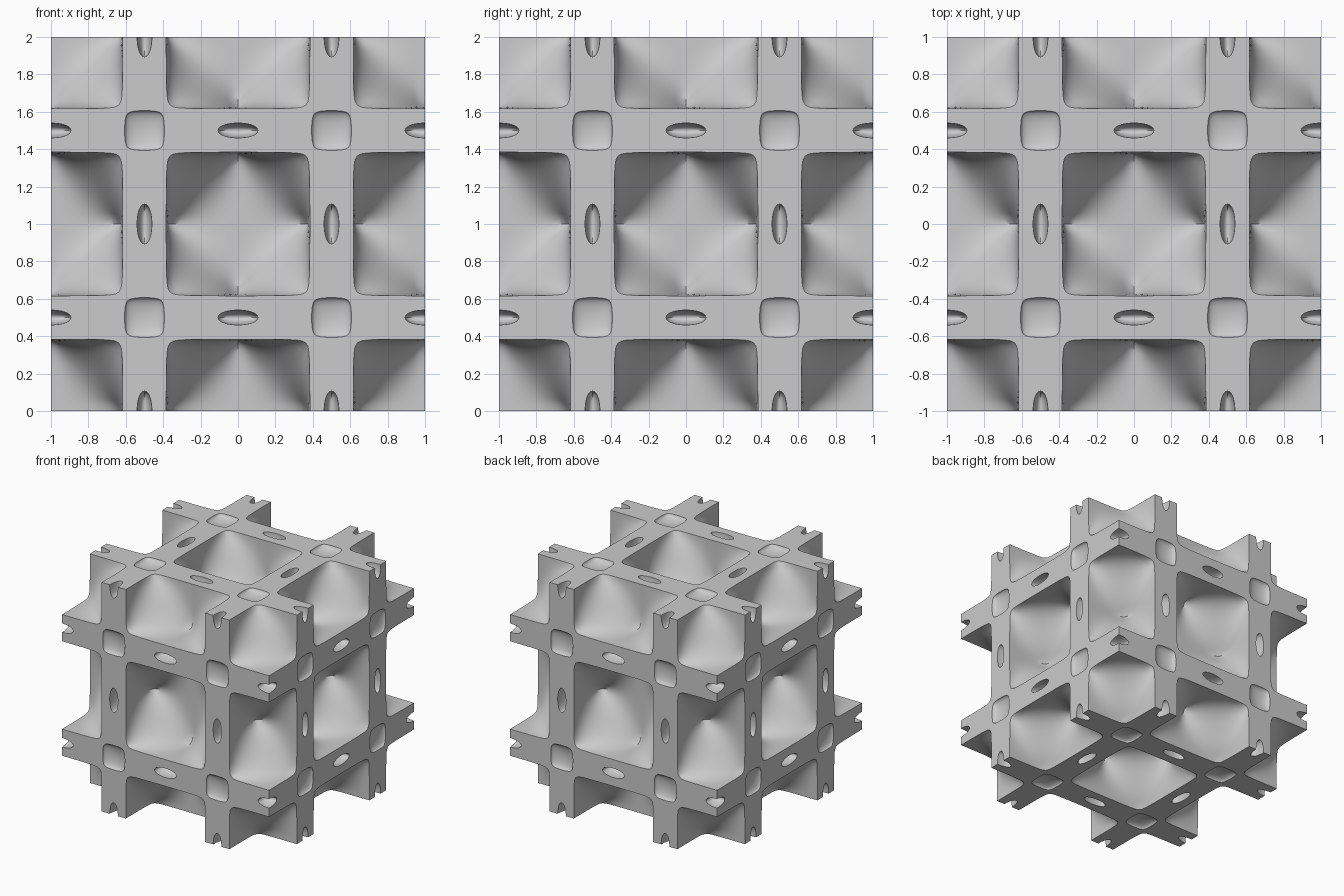
import bpy, bmesh, math
from itertools import product
from mathutils import Vector

LEVEL = 0.785      # half width of the solid band of the field
STEP = 0.01


def field(p):
    a, b, c = (math.cos(2 * math.pi * v) for v in p)
    return 3 * (a + b + c) + 4 * a * b * c


def reach(centre, ray, sign):
    """Distance along the ray from a void centre to its wall."""
    inside = lambda t: sign * field(centre + ray * t) > LEVEL
    far = STEP
    while inside(far):
        far += STEP
    near = far - STEP
    for _ in range(18):
        mid = (near + far) / 2
        near, far = (mid, far) if inside(mid) else (near, mid)
    return near


def void_shape(centre, sign, cuts, squash):
    """Closed shell of one void: a gridded cube pushed out to the wall."""
    bm = bmesh.new()
    bmesh.ops.create_cube(bm, size=2)
    bmesh.ops.subdivide_edges(bm, edges=bm.edges[:], cuts=cuts, use_grid_fill=True)
    for v in bm.verts:
        ray = Vector(x * s for x, s in zip(v.co, squash)).normalized()
        v.co = ray * reach(centre, ray, sign)
    bmesh.ops.recalc_face_normals(bm, faces=bm.faces[:])
    me = bpy.data.meshes.new("void")
    bm.to_mesh(me)
    bm.free()
    return me


def new_object(name, bm):
    me = bpy.data.meshes.new(name)
    bm.to_mesh(me)
    bm.free()
    ob = bpy.data.objects.new(name, me)
    bpy.context.collection.objects.link(ob)
    return ob


if "Cube" in bpy.data.objects:
    bpy.data.objects.remove(bpy.data.objects["Cube"])

grey = bpy.data.materials.new("light_grey")
grey.use_nodes = True
grey.diffuse_color = (0.6, 0.6, 0.6, 1)
grey.node_tree.nodes["Principled BSDF"].inputs["Base Color"].default_value = (0.6, 0.6, 0.6, 1)

# Voids of one unit cell: large chambers at corner and centre, flat pockets between
shapes = {}
for corner in product((0, 0.5), repeat=3):
    halves = sum(1 for v in corner if v)
    centre = Vector(corner)
    sign = 1 if field(centre) > 0 else -1
    if halves in (0, 3):
        shapes[corner] = void_shape(centre, sign, 23, (1, 1, 1))
    else:
        odd = 0.5 if halves == 1 else 0
        squash = [0.4 if v == odd else 1 for v in corner]
        shapes[corner] = void_shape(centre, sign, 9, squash)

# Repeat the voids through the whole block
bm = bmesh.new()
for corner, me in shapes.items():
    ranges = [(-0.5, 0.5) if v else (-1, 0, 1) for v in corner]
    for x, y, z in product(*ranges):
        start = len(bm.verts)
        bm.from_mesh(me)
        bm.verts.ensure_lookup_table()
        bmesh.ops.translate(bm, verts=bm.verts[start:], vec=(x, y, z + 1))
cutter = new_object("void_cutter", bm)
cutter.hide_render = True

# Solid block with the voids cut away
bm = bmesh.new()
bmesh.ops.create_cube(bm, size=2)
bmesh.ops.translate(bm, verts=bm.verts[:], vec=(0, 0, 1))
lattice = new_object("lattice_block", bm)
lattice.data.materials.append(grey)
cut = lattice.modifiers.new("cut_voids", 'BOOLEAN')
cut.operation = 'DIFFERENCE'
cut.solver = 'MANIFOLD'
cut.object = cutter
bpy.context.view_layer.objects.active = lattice
lattice.select_set(True)
bpy.ops.object.modifier_apply(modifier=cut.name)
bpy.data.objects.remove(cutter)
for me in shapes.values():
    bpy.data.meshes.remove(me)

# Smooth chambers, flat outer faces
bpy.ops.object.shade_smooth_by_angle(angle=math.radians(40))
for face in lattice.data.polygons:
    offset = face.center - Vector((0, 0, 1))
    face.material_index = 0
    if max(abs(v) for v in offset) > 0.9999:
        face.use_smooth = False
